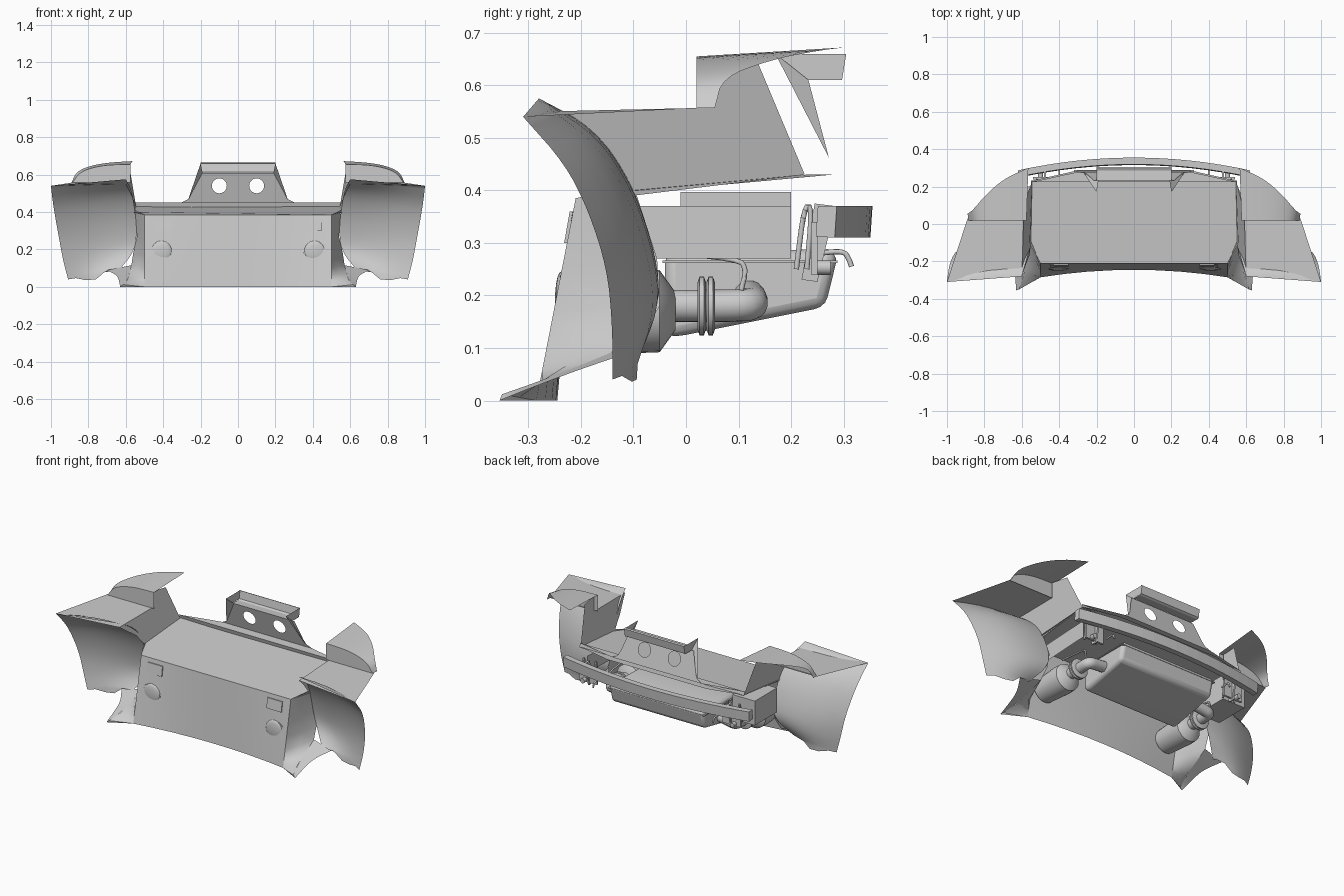
import bpy, bmesh, math
from mathutils import Vector

if "Cube" in bpy.data.objects:
    bpy.data.objects.remove(bpy.data.objects["Cube"])

grey = bpy.data.materials.new("primer_grey")
grey.use_nodes = True
GREY = (0.6, 0.6, 0.6, 1)
grey.diffuse_color = GREY
grey.node_tree.nodes["Principled BSDF"].inputs["Base Color"].default_value = GREY


def add(name, verts, faces, mirror=False, smooth=False, bevel=0):
    me = bpy.data.meshes.new(name)
    me.from_pydata([tuple(v) for v in verts], [], faces)
    bm = bmesh.new()
    bm.from_mesh(me)
    bmesh.ops.recalc_face_normals(bm, faces=bm.faces)
    bm.to_mesh(me)
    bm.free()
    me.materials.append(grey)
    ob = bpy.data.objects.new(name, me)
    bpy.context.collection.objects.link(ob)
    if smooth:
        bpy.ops.object.select_all(action='DESELECT')
        ob.select_set(True)
        bpy.context.view_layer.objects.active = ob
        bpy.ops.object.shade_smooth_by_angle(angle=math.radians(40))
    if bevel:
        m = ob.modifiers.new("bevel", 'BEVEL')
        m.width, m.segments = bevel, 3
    if mirror:
        ob.modifiers.new("mirror", 'MIRROR')
    return ob


def grid(name, rows, closed=False, **kw):
    """Sheet through rows of points; closed joins each row into a ring."""
    n = len(rows[0])
    span = n if closed else n - 1
    faces = [(r * n + c, r * n + (c + 1) % n, (r + 1) * n + (c + 1) % n, (r + 1) * n + c)
             for r in range(len(rows) - 1) for c in range(span)]
    if closed:
        last = (len(rows) - 1) * n
        faces += [tuple(range(n)), tuple(range(last, last + n))]
    return add(name, [p for row in rows for p in row], faces, **kw)


def box(name, lo, hi, **kw):
    x0, y0, z0 = lo
    x1, y1, z1 = hi
    ring = lambda x: [(x, y0, z0), (x, y1, z0), (x, y1, z1), (x, y0, z1)]
    return grid(name, [ring(x0), ring(x1)], closed=True, **kw)


def lathe(name, x, z, profile, n=24, **kw):
    """Turned part along y from (y, radius) pairs."""
    rows = [[(x + r * math.cos(math.tau * i / n), y, z + r * math.sin(math.tau * i / n))
             for i in range(n)] for y, r in profile]
    return grid(name, rows, closed=True, smooth=True, **kw)


def soften(pts, rounds=2):
    """Corner-cut a path into a smooth one, keeping its ends."""
    pts = [Vector(p) for p in pts]
    for _ in range(rounds):
        cut = [pts[0]]
        for a, b in zip(pts, pts[1:]):
            cut += [a.lerp(b, 0.25), a.lerp(b, 0.75)]
        pts = cut + [pts[-1]]
    return pts


def tube(name, path, radius, n=10, **kw):
    pts = soften(path)
    rows = []
    for i, p in enumerate(pts):
        d = (pts[min(i + 1, len(pts) - 1)] - pts[max(i - 1, 0)]).normalized()
        u = d.cross(Vector((0.1, 0.2, 1))).normalized()
        v = d.cross(u)
        rows.append([p + radius * (u * math.cos(math.tau * k / n) + v * math.sin(math.tau * k / n))
                     for k in range(n)])
    return grid(name, rows, closed=True, smooth=True, **kw)


# Bowed front bulkhead, boot floor and the skirts beneath it
xs = [i / 8 for i in range(-4, 5)]
bulk_y = lambda x, z: -0.245 - 0.16 * x * x + (0.035 + 0.16 * x * x) * z / 0.385
grid("front_bulkhead", [[(x, bulk_y(x, z), z) for x in xs] for z in (0, 0.19, 0.385)], smooth=True)
add("boot_floor", [(-.5, -.21, .385), (.5, -.21, .385), (.56, -.1, .4), (.55, .23, .43),
                   (.33, .28, .43), (-.33, .28, .43), (-.55, .23, .43), (-.56, -.1, .4)],
    [tuple(range(8))])
add("floor_skirt", [(.5, -.2, .37), (.52, .2, .37), (.52, .2, .27), (.5, -.2, .27)],
    [(0, 1, 2, 3)], mirror=True)

# Wheel housing: inner wall running down to a ramped lip
inner = [(.6, -.28, .575), (.57, -.175, .52), (.55, -.1, .41), (.54, -.055, .27),
         (.56, -.05, .18), (.64, -.11, .085)]
outer = [(1, -.31, .54), (.99, -.23, .45), (.975, -.185, .36), (.955, -.15, .25),
         (.935, -.14, .14), (.908, -.14, .04)]
ramp_in = [(.57, -.09, .115), (.58, -.18, .075), (.59, -.27, .04), (.615, -.35, .012)]
ramp_out = [(.7, -.11, .09), (.645, -.2, .06), (.635, -.28, .03), (.63, -.355, 0)]
ends = list(zip((.385, .25, .17), inner[2:5])) + list(zip((.1, .06, .03, 0), ramp_in))
grid("wheel_inner_wall",
     [[Vector((.5, bulk_y(.5, z), z)).lerp(Vector(q), t) for t in (0, .5, 1)] for z, q in ends],
     mirror=True, smooth=True)
grid("lower_lip", [soften(ramp_in), soften(ramp_out)], mirror=True, smooth=True)
add("lip_toe", [(.5, -.285, 0), (.615, -.35, .012), (.63, -.355, 0)], [(0, 1, 2)], mirror=True)

# Curved wheel liner with a notched lower edge
steps = (0, .1, .25, .45, .65, .85, 1)
notch = (0, .01, .01, -.025, -.02, 0, 0)
liner = []
for a, b in zip(soften(inner), soften(outer)):
    liner.append([])
    for t in steps:
        p = a.lerp(b, t)
        p.y += 0.03 * math.sin(math.pi * t) * (len(liner) > 1)
        liner[-1].append(p)
for p, d in zip(liner[-1], notch):
    p.z += d
grid("wheel_liner", liner, mirror=True, smooth=True)
add("quarter_ledge", [(.6, -.275, .55), (1, -.31, .54), (.89, .03, .557), (.59, .03, .557)],
    [(0, 1, 2, 3)], mirror=True)

# Boot side wall
add("boot_side_wall", [(.55, -.1, .39), (.56, -.17, .47), (.6, -.275, .55), (.595, .03, .557),
                       (.595, .03, .65), (.58, .138, .64), (.545, .226, .43)],
    [tuple(range(7))], mirror=True)

# Rear quarter shell: curved top over a front wall
front = [(.575, .02, .655), (.7, .02, .652), (.79, .02, .635), (.85, .02, .608), (.885, .02, .557)]
back = [(.565, .3, .672), (.69, .245, .665), (.79, .16, .648), (.865, .07, .615), (.89, .055, .557)]
grid("quarter_shell", [soften(front), soften(back)], mirror=True, smooth=True)
grid("quarter_front_wall", [soften(front), [(p.x, p.y, .557) for p in soften(front)]], mirror=True)

# Raked tail panel with two round holes
cu = bpy.data.curves.new("tail_outline", 'CURVE')
cu.dimensions, cu.fill_mode = '2D', 'BOTH'
half = [(.195, .61), (.215, .61), (.25, .5), (.265, .47), (.3, .452), (.55, .45), (.55, .425)]
loops = [half + [(-x, z) for x, z in reversed(half)]]
for cx in (-.1, .1):
    loops.append([(cx + .04 * math.cos(math.tau * i / 24), .54 + .04 * math.sin(math.tau * i / 24))
                  for i in range(24)])
for loop in loops:
    s = cu.splines.new('POLY')
    s.points.add(len(loop) - 1)
    for p, (x, z) in zip(s.points, loop):
        p.co = (x, z, 0, 1)
    s.use_cyclic_u = True
tmp = bpy.data.objects.new("tail_outline", cu)
bpy.context.collection.objects.link(tmp)
bpy.context.view_layer.update()
src = tmp.evaluated_get(bpy.context.evaluated_depsgraph_get()).to_mesh()
tail_y = lambda x, z: .285 - .29 * (z - .43) - .25 * max(0, abs(x) - .33)
add("tail_panel", [(v.co.x, tail_y(v.co.x, v.co.y), v.co.y) for v in src.vertices],
    [tuple(p.vertices) for p in src.polygons])
bpy.data.objects.remove(tmp)

# Open latch tray above the tail panel, with forward-folded corners
tray = [(.233, .61), (.285, .607), (.297, .613), (.305, .66), (.295, .664)]
grid("latch_tray", [[(x, y, z) for y, z in tray] for x in (-.2, .2)])
add("tray_side", [(.2, .17, .66), (.2, .233, .61), (.2, .297, .61), (.2, .305, .66)],
    [(0, 1, 2, 3)], mirror=True)
add("panel_corner", [(.2, .17, .66), (.19, .233, .61), (.268, .272, .462)], [(0, 1, 2)], mirror=True)

# Bowed bumper beam and its mounts
beam = []
for i in range(-8, 9):
    x = i * .62 / 8
    y = .355 - .068 * (i / 8) ** 2
    beam.append([(x, y, .37), (x, y - .004, .31), (x, y - .04, .312), (x, y - .036, .37)])
grid("bumper_beam", beam, closed=True)
mount = [(.22, .23), (.25, .226), (.285, .37), (.245, .375)]
grid("beam_mount", [[(x, y, z) for y, z in mount] for x in (.47, .48)], closed=True, mirror=True)
box("mount_plate", (.42, .238, .24), (.54, .25, .34), mirror=True)
lathe("mount_bolt", .5, .253, [(.25, .014), (.275, .014)], n=12, mirror=True)
for x in (.44, .52):
    tube("mount_loop", [(x, .21, .25), (x, .225, .37), (x, .24, .37), (x, .23, .25)], .005, mirror=True)
tube("tow_hook", [(.4, .25, .28), (.4, .3, .285), (.4, .31, .27), (.4, .315, .255)], .005, mirror=True)

# Side storage box under the floor
box("side_box", (-.6, -.01, .25), (-.45, .2, .397))

# Wide silencer with a seam flange
section = [(-.04, .12), (.0, .125), (.265, .178), (.29, .28), (.27, .288), (-.04, .282)]
grid("silencer", [[(x, y, z) for y, z in section] for x in (-.315, .315)], closed=True,
     smooth=True, bevel=.02)
box("silencer_seam", (-.322, -.045, .262), (.322, .288, .267))

# Twin exhaust: canister, collar, elbow and hanger
lathe("catalyst_canister", .42, .17, [(-.24, .07), (-.1, .08), (-.05, .078), (-.02, .036)], mirror=True)
tube("exhaust_elbow", [(.42, -.03, .18), (.42, .07, .18), (.42, .125, .182), (.38, .125, .19), (.29, .12, .2)],
     .031, n=16, mirror=True)
for y in (.03, .047):
    lathe("pipe_collar", .42, .18, [(y - .008, .045), (y - .004, .056), (y + .004, .056), (y + .008, .045)],
          mirror=True)
tube("exhaust_hanger", [(.43, -.08, .285), (.43, .1, .27), (.43, .115, .25), (.43, .105, .21)], .005, mirror=True)

# Front bulkhead details: shallow round bulge and rectangular hatch
dome = [(bulk_y(.41, .19) - .012 * math.cos(a) + .004, .055 * math.sin(a) + .001)
        for a in (0, .3, .6, .9, 1.2, 1.57)]
lathe("bulkhead_bulge", .41, .19, dome, mirror=True)
hatch = [[(x, bulk_y(x, z) - d, z) for x, z in ((.35, .3), (.45, .3), (.45, .36), (.35, .36))]
         for d in (.001, .007)]
grid("bulkhead_hatch", hatch, closed=True, mirror=True)
